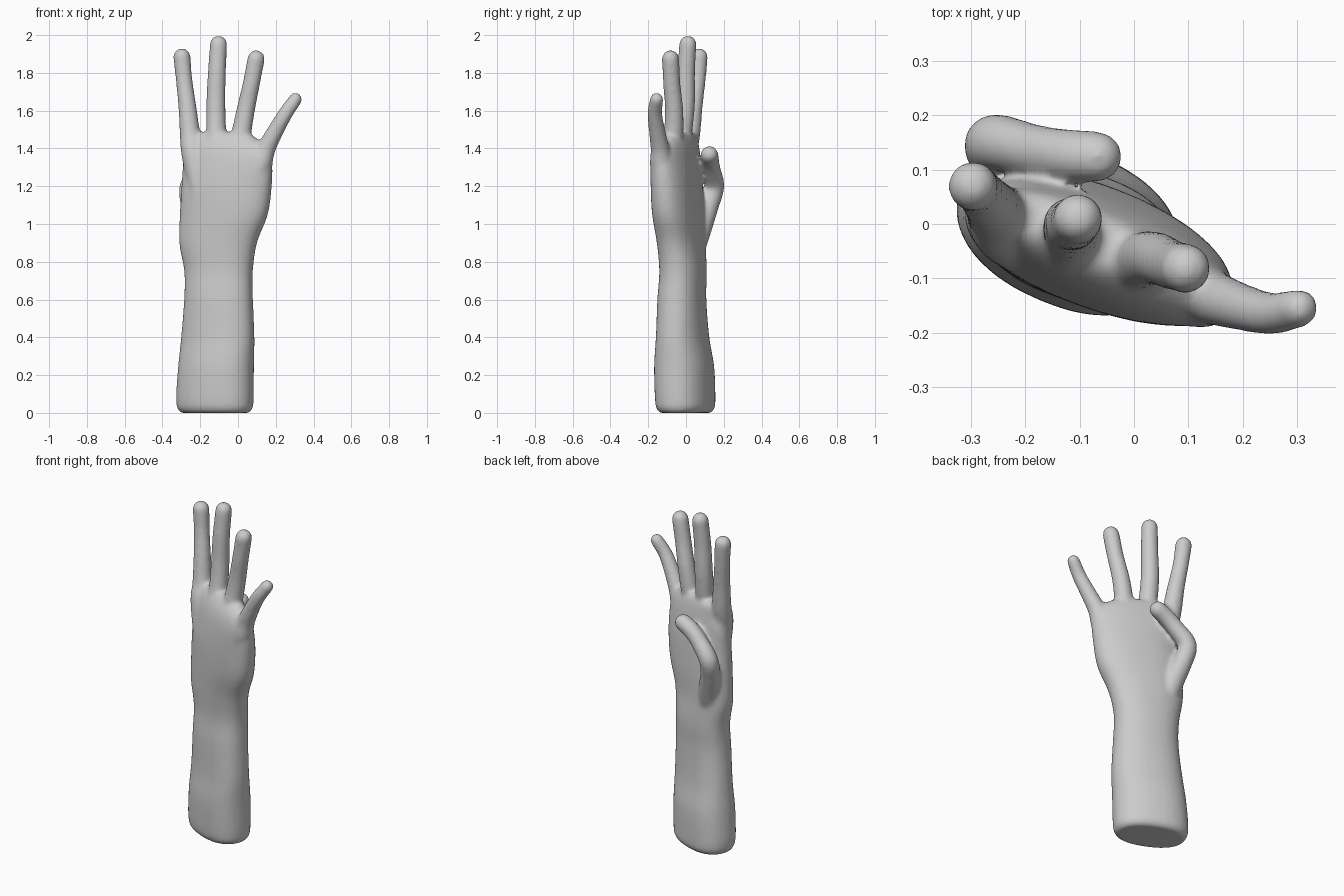
import bpy, bmesh
from math import sin, cos, pi, radians, copysign
from mathutils import Vector

if "Cube" in bpy.data.objects:
    bpy.data.objects.remove(bpy.data.objects["Cube"])

bm = bmesh.new()
SIDES = 32


def spline(rows, steps=6):
    """Catmull-Rom through rows of numbers."""
    rows = [Vector(r) for r in rows]
    pad = [rows[0] * 2 - rows[1]] + rows + [rows[-1] * 2 - rows[-2]]
    out = []
    for i in range(1, len(pad) - 2):
        a, b, c, d = pad[i - 1:i + 3]
        for k in range(steps):
            t = k / steps
            out.append(0.5 * (2 * b + (c - a) * t + (2 * a - 5 * b + 4 * c - d) * t ** 2
                              + (3 * b - a - 3 * c + d) * t ** 3))
    return out + [rows[-1]]


def loft(rings):
    """Closed skin over a list of point rings."""
    vs = [[bm.verts.new(p) for p in r] for r in rings]
    for r0, r1 in zip(vs, vs[1:]):
        for i in range(SIDES):
            j = (i + 1) % SIDES
            bm.faces.new((r0[i], r0[j], r1[j], r1[i]))
    bm.faces.new(vs[0][::-1])
    bm.faces.new(vs[-1])


def slab(sections):
    """Rows: z, centre x, centre y, half width, half thickness, turn."""
    rings = []
    for z, cx, cy, a, b, deg in sections:
        t, ring = radians(deg), []
        for i in range(SIDES):
            w = 2 * pi * i / SIDES
            u = a * copysign(abs(cos(w)) ** 0.88, cos(w))
            v = b * copysign(abs(sin(w)) ** 0.88, sin(w))
            ring.append((cx + u * cos(t) - v * sin(t), cy + u * sin(t) + v * cos(t), z))
        rings.append(ring)
    loft(rings)


def tube(rows):
    """Rows: x, y, z, radius, with a rounded end at the last row."""
    pts = spline(rows)
    pos = [p.to_3d() for p in pts]
    rad = [p[3] for p in pts]
    tan = [(pos[min(i + 1, len(pos) - 1)] - pos[max(i - 1, 0)]).normalized()
           for i in range(len(pos))]
    end, r, d = pos[-1], rad[-1], tan[-1]
    for k in range(1, 7):
        w = pi / 2 * k / 6.4
        pos.append(end + d * r * sin(w))
        rad.append(r * cos(w))
        tan.append(d)
    rings = []
    for p, r, d in zip(pos, rad, tan):
        q = Vector((0, 0, 1)).rotation_difference(d)
        rings.append([p + q @ Vector((r * cos(2 * pi * i / SIDES), r * sin(2 * pi * i / SIDES), 0))
                      for i in range(SIDES)])
    loft(rings)


# Forearm, wrist and palm
base = [(0.0, -.122, -.003, .185, .115, -23), (.012, -.122, -.003, .2, .13, -23)]
slab(base + spline([
    (.035, -.122, -.003, .209, .14, -23),
    (.1, -.122, -.005, .211, .143, -23),
    (.25, -.116, -.01, .206, .142, -23),
    (.4, -.107, -.018, .2, .125, -21),
    (.6, -.103, -.022, .186, .118, -18),
    (.75, -.103, -.016, .186, .113, -18),
    (.9, -.105, -.025, .213, .11, -19),
    (1.05, -.075, -.04, .243, .112, -20),
    (1.2, -.06, -.05, .25, .107, -20),
    (1.33, -.055, -.053, .25, .094, -22),
    (1.41, -.062, -.048, .23, .078, -22),
    (1.465, -.09, -.03, .185, .056, -22),
    (1.485, -.1, -.025, .15, .035, -22)]))

# Fingers, each starting as a bone ridge inside the palm
tube([(-.19, -.055, 1.1, .05), (-.235, -.01, 1.36, .063), (-.253, .02, 1.47, .055),
      (-.268, .04, 1.62, .048), (-.285, .06, 1.76, .044), (-.297, .07, 1.885, .046)])
tube([(-.11, -.085, 1.1, .05), (-.112, -.052, 1.36, .064), (-.115, -.022, 1.48, .054),
      (-.117, -.003, 1.64, .051), (-.112, .0, 1.8, .048), (-.103, .01, 1.952, .046)])
tube([(-.04, -.105, 1.1, .05), (-.005, -.09, 1.35, .062), (.014, -.068, 1.46, .054),
      (.04, -.063, 1.6, .049), (.07, -.075, 1.74, .046), (.096, -.082, 1.875, .046)])
tube([(.04, -.115, 1.08, .05), (.115, -.13, 1.3, .06), (.15, -.138, 1.4, .05),
      (.205, -.155, 1.505, .043), (.255, -.165, 1.59, .039), (.304, -.155, 1.66, .036)])

# Thumb folded across the palm
tube([(-.18, .02, .82, .065), (-.215, .078, .99, .063), (-.247, .12, 1.1, .055),
      (-.256, .15, 1.2, .053), (-.18, .135, 1.29, .048), (-.12, .127, 1.34, .048),
      (-.068, .124, 1.367, .047)])

bmesh.ops.recalc_face_normals(bm, faces=bm.faces)
mesh = bpy.data.meshes.new("hand")
bm.to_mesh(mesh)
bm.free()
hand = bpy.data.objects.new("hand", mesh)
bpy.context.collection.objects.link(hand)

# Fuse all parts into one skin and soften the joins
fuse = hand.modifiers.new("fuse", 'REMESH')
fuse.mode = 'VOXEL'
fuse.voxel_size = 0.009
fuse.use_smooth_shade = True
soft = hand.modifiers.new("soften", 'SMOOTH')
soft.factor = 0.5
soft.iterations = 16
